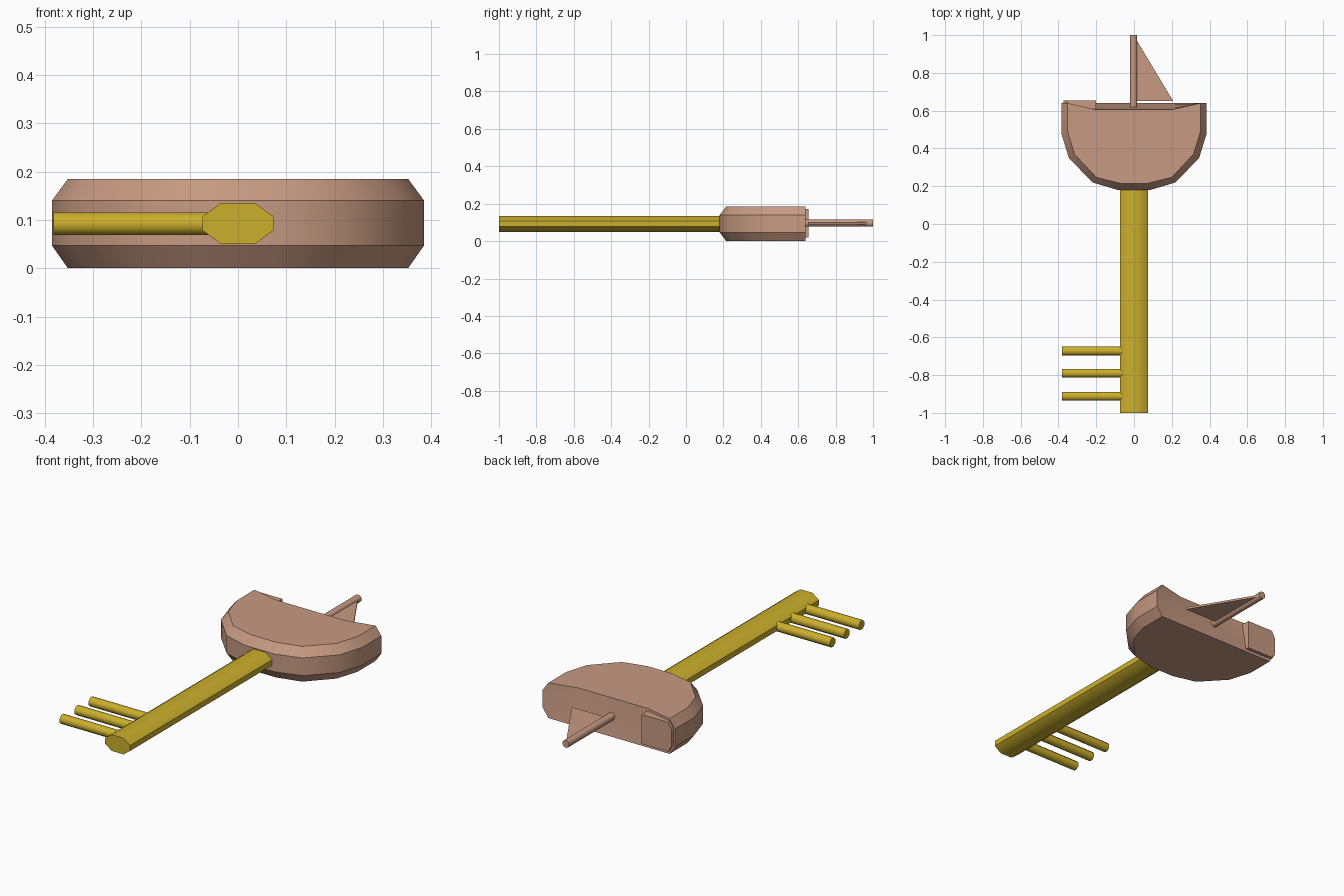
import bpy, bmesh, math

if "Cube" in bpy.data.objects:
    bpy.data.objects.remove(bpy.data.objects["Cube"])


def material(name, rgb):
    m = bpy.data.materials.new(name)
    m.diffuse_color = (*rgb, 1)
    m.use_nodes = True
    m.node_tree.nodes["Principled BSDF"].inputs["Base Color"].default_value = m.diffuse_color
    return m


BROWN = material("warm brown", (0.57, 0.325, 0.225))
GOLD = material("gold", (0.60, 0.43, 0.025))


def loft(name, rings, mat, smooth=None):
    """Join equal-length closed rings of points and cap both ends."""
    bm = bmesh.new()
    vs = [[bm.verts.new(p) for p in r] for r in rings]
    n = len(rings[0])
    for a, b in zip(vs, vs[1:]):
        for i in range(n):
            j = (i + 1) % n
            bm.faces.new((a[i], a[j], b[j], b[i]))
    bm.faces.new(vs[0])
    bm.faces.new(vs[-1])
    bmesh.ops.recalc_face_normals(bm, faces=bm.faces[:])
    me = bpy.data.meshes.new(name)
    bm.to_mesh(me)
    bm.free()
    me.materials.append(mat)
    ob = bpy.data.objects.new(name, me)
    bpy.context.collection.objects.link(ob)
    if smooth:
        bpy.ops.object.select_all(action='DESELECT')
        bpy.context.view_layer.objects.active = ob
        ob.select_set(True)
        bpy.ops.object.shade_smooth_by_angle(angle=math.radians(smooth))
    return ob


def octagon(r):
    r /= math.cos(math.pi / 8)
    return [(r * math.cos((k + .5) * math.pi / 4), r * math.sin((k + .5) * math.pi / 4))
            for k in range(8)]


# Hull: mirrored half outlines, with a deck that slopes back in the middle
OUTER = [(.385, .64), (.385, .48), (.345, .35), (.22, .22), (.085, .18)]
INNER = [(.352, .64), (.352, .49), (.315, .37), (.20, .247), (.072, .215)]


def hull_ring(half, z):
    deck = .64 - .035 * z / .185
    pts = half + [(-x, y) for x, y in reversed(half)] + [(-.2, deck), (.2, deck)]
    return [(x, y, z) for x, y in pts]


loft("hull", [hull_ring(INNER, 0), hull_ring(OUTER, .047),
              hull_ring(OUTER, .14), hull_ring(INNER, .185)], BROWN, 30)

# Stern block on the deck, its outer side follows the hull chamfer
block = [(-.2, .018), (-.355, .018), (-.374, .05), (-.374, .137), (-.355, .172), (-.2, .172)]
loft("stern_block", [[(x, y, z) for x, z in block] for y in (.60, .655)], BROWN)

# Mast and sail
loft("mast", [[(-.002 + a, y, .096 + b) for a, b in octagon(.019)] for y in (.615, 1)],
     BROWN, 50)
tri = [(.01, .98), (.207, .652), (.01, .652)]
loft("sail", [[(x, y, z) for x, y in tri] for z in (.09, .101)], BROWN)

# Key shaft
shaft = [(.035, .05), (.073, .078), (.073, .107), (.035, .135),
         (-.035, .135), (-.073, .107), (-.073, .078), (-.035, .05)]
loft("key_shaft", [[(x, y, z) for x, z in shaft] for y in (-1, .2)], GOLD, 50)

# Key teeth
for i, y in enumerate((-.672, -.79, -.912)):
    loft(f"key_tooth_{i + 1}",
         [[(x, y + a, .092 + b) for a, b in octagon(.023)] for x in (-.382, -.062)], GOLD, 50)
